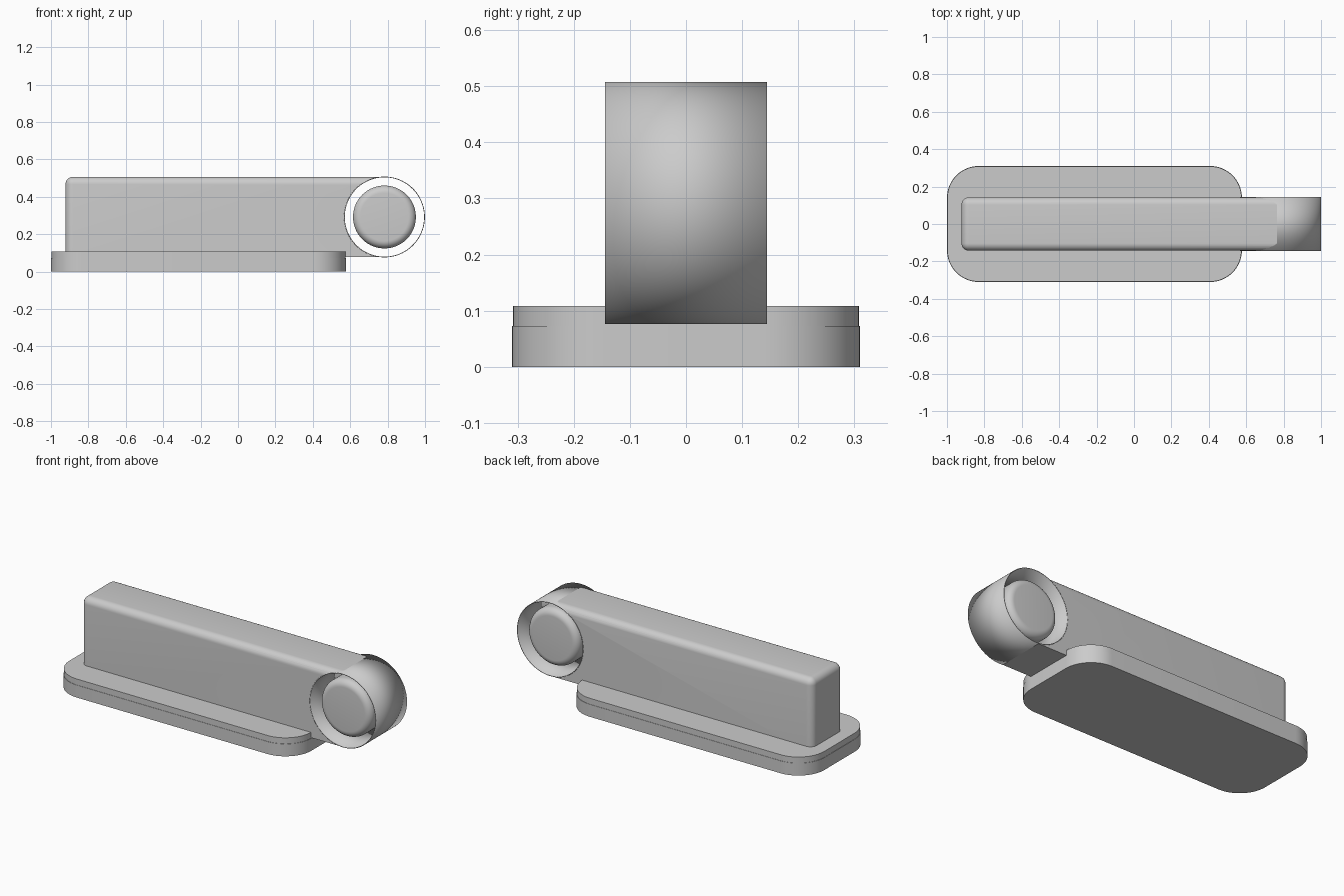
import bpy, bmesh, math
from mathutils import Matrix, Vector

if "Cube" in bpy.data.objects:
    bpy.data.objects.remove(bpy.data.objects["Cube"])

grey = bpy.data.materials.new("plain grey")
grey.use_nodes = True
grey.diffuse_color = (0.6, 0.6, 0.6, 1)
grey.node_tree.nodes["Principled BSDF"].inputs["Base Color"].default_value = (0.6, 0.6, 0.6, 1)

AXLE = Vector((0.783, 0, 0.292))   # centre of the round end
TUBE_R = 0.216
HALF_W = 0.144


def finish(bm, name):
    """Turn a bmesh into a grey object."""
    bmesh.ops.recalc_face_normals(bm, faces=bm.faces)
    mesh = bpy.data.meshes.new(name)
    bm.to_mesh(mesh)
    bm.free()
    mesh.materials.append(grey)
    obj = bpy.data.objects.new(name, mesh)
    bpy.context.collection.objects.link(obj)
    return obj


def smooth(obj):
    bpy.ops.object.select_all(action="DESELECT")
    obj.select_set(True)
    bpy.context.view_layer.objects.active = obj
    bpy.ops.object.shade_smooth_by_angle(angle=math.radians(35))


def rounded_box(name, low, high, radius, segments, pick):
    """Box between two corners, rounding the edges chosen by pick."""
    low, high = Vector(low), Vector(high)
    bm = bmesh.new()
    bmesh.ops.create_cube(bm, size=1)
    size = Matrix.Diagonal(high - low).to_4x4()
    bm.transform(Matrix.Translation((low + high) / 2) @ size)
    edges = [e for e in bm.edges if pick(*[v.co for v in e.verts])]
    bmesh.ops.bevel(bm, geom=edges, offset=radius, segments=segments,
                    profile=0.5, affect="EDGES")
    return finish(bm, name)


def cylinder(name, radius, half, caps=True, bevel=0):
    """Cylinder along y about the axle, optionally with rounded rims."""
    bm = bmesh.new()
    bmesh.ops.create_cone(bm, cap_ends=caps, segments=96, radius1=radius,
                          radius2=radius, depth=2 * half)
    if bevel:
        rims = [e for e in bm.edges if abs(e.verts[0].co.z - e.verts[1].co.z) < 1e-4]
        bmesh.ops.bevel(bm, geom=rims, offset=bevel, segments=8,
                        profile=0.5, affect="EDGES")
    bm.transform(Matrix.Translation(AXLE) @ Matrix.Rotation(math.pi / 2, 4, "X"))
    return finish(bm, name)


def upright(a, b):
    return abs(a.z - b.z) > 0.01


# Two-layer base plate, the upper layer set in slightly
for name, z0, z1, inset in (("base_lower", 0, 0.073, 0),
                            ("base_upper", 0.073, 0.108, 0.002)):
    smooth(rounded_box(name, (-1 + inset, -0.31 + inset, z0),
                       (0.577 - inset, 0.31 - inset, z1),
                       0.17 - inset, 16, upright))


# Long body, rounded on top and at the far end
def body_edge(a, b):
    at_end = max(a.x, b.x) < 0
    top = min(a.z, b.z) > 0.4
    return (top and min(a.x, b.x) < 0) or (at_end and upright(a, b))


body = rounded_box("body", (-0.922, -0.143, 0.077), (AXLE.x, 0.143, 0.507),
                   0.04, 8, body_edge)
cutter = cylinder("body_cutter", TUBE_R - 0.003, 0.3)
cut = body.modifiers.new("round cut", "BOOLEAN")
cut.operation = "DIFFERENCE"
cut.solver = "EXACT"
cut.object = cutter
bpy.ops.object.select_all(action="DESELECT")
body.select_set(True)
bpy.context.view_layer.objects.active = body
bpy.ops.object.modifier_apply(modifier=cut.name)
bpy.data.objects.remove(cutter)
smooth(body)

# Thin open tube at the end of the body
tube = cylinder("end_tube", TUBE_R, HALF_W, caps=False)
wall = tube.modifiers.new("wall", "SOLIDIFY")
wall.thickness = 0.004
wall.offset = -1
smooth(tube)

# Rounded roller held inside the tube
smooth(cylinder("roller", 0.168, 0.126, bevel=0.04))
